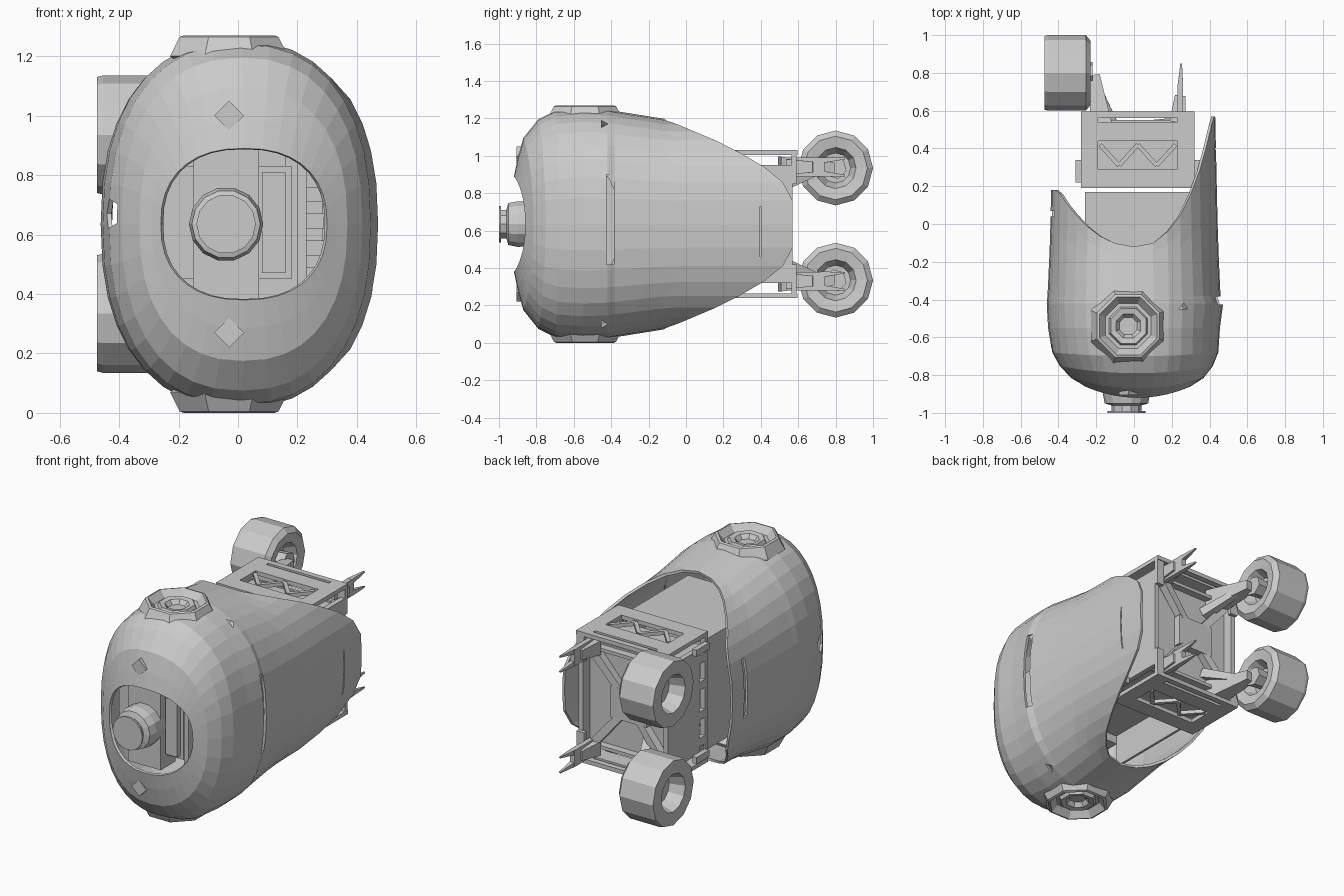
import bpy, bmesh, math
from mathutils import Vector

cube = bpy.data.objects.get("Cube")
if cube:
    bpy.data.objects.remove(cube, do_unlink=True)

MID = 0.635  # height of the horizontal mirror plane


def finish(name, bm):
    mesh = bpy.data.meshes.new(name)
    bm.to_mesh(mesh)
    bm.free()
    ob = bpy.data.objects.new(name, mesh)
    bpy.context.collection.objects.link(ob)
    return ob


def box(name, x, y, z):
    bm = bmesh.new()
    bmesh.ops.create_cube(bm, size=1)
    for v in bm.verts:
        v.co = Vector([(a + b) / 2 + c * (b - a) for (a, b), c in zip((x, y, z), v.co)])
    return finish(name, bm)


def lathe(name, origin, axis, profile, sides, spin=0.0):
    """Turn (radius, distance along axis) pairs into a faceted solid."""
    bm = bmesh.new()
    turn = Vector(axis).to_track_quat('Z', 'Y')
    rings = []
    for r, h in profile:
        ring = []
        for i in range(sides):
            a = math.tau * i / sides + spin
            p = Vector((r * math.cos(a), r * math.sin(a), h))
            ring.append(bm.verts.new(Vector(origin) + turn @ p))
        rings.append(ring)
    for p, q in zip(rings, rings[1:]):
        for i in range(sides):
            j = (i + 1) % sides
            bm.faces.new((p[i], p[j], q[j], q[i]))
    bm.faces.new(rings[0])
    bm.faces.new(rings[-1])
    bmesh.ops.recalc_face_normals(bm, faces=bm.faces)
    return finish(name, bm)


def rod(name, start, end, r1, r2, sides=4):
    d = Vector(end) - Vector(start)
    return lathe(name, start, d, [(r1, 0), (r2, d.length)], sides, math.pi / 4)


def lerp(table, x, col=1):
    for p, q in zip(table, table[1:]):
        if x <= q[0]:
            f = max(0, (x - p[0]) / (q[0] - p[0]))
            return p[col] + f * (q[col] - p[col])
    return table[-1][col]


def mirrored(z):
    """A height and its mirror image, with names."""
    return (("upper", z), ("lower", 2 * MID - z))


def mirrored_span(a, b):
    return (("upper", (a, b)), ("lower", (2 * MID - b, 2 * MID - a)))


# Outer shell: rounded sections (y, half width, half height)
SECTIONS = [(-0.92, 0.28, 0.255), (-0.9, 0.31, 0.35), (-0.87, 0.35, 0.46),
            (-0.79, 0.405, 0.56), (-0.7, 0.44, 0.605), (-0.55, 0.455, 0.618),
            (-0.42, 0.462, 0.612), (-0.38, 0.458, 0.605), (-0.1, 0.445, 0.56),
            (0.57, 0.43, 0.56)]
# Rear edge by elevation in degrees: long on one side, short on the other
LONG_EDGE = [(0, 0.57), (14, 0.57), (22, 0.5), (31, 0.4), (41, 0.27),
             (55, 0.1), (64, 0.0), (79, -0.1), (90, -0.12)]
SHORT_EDGE = [(0, 0.18), (26, 0.18), (49, 0.05), (66, -0.05), (79, -0.1), (90, -0.12)]
SEGMENTS, REAR_ROWS, POWER = 36, 5, 2 / 2.35
bm = bmesh.new()
columns = []
for i in range(SEGMENTS):
    t = math.tau * i / SEGMENTS
    c, s = math.cos(t), math.sin(t)
    rise = math.degrees(math.asin(min(1, abs(s))))
    end = lerp(LONG_EDGE if c > 0 else SHORT_EDGE, rise)
    c = math.copysign(abs(c) ** POWER, c)
    s = math.copysign(abs(s) ** POWER, s)
    ys = [sec[0] for sec in SECTIONS[:8]]
    ys += [-0.38 + (end + 0.38) * (k + 1) / REAR_ROWS for k in range(REAR_ROWS)]
    column = []
    for y in ys:
        a, b = lerp(SECTIONS, y, 1), lerp(SECTIONS, y, 2)
        front = max(0, min(1, (-0.6 - y) / 0.3))
        lip = 0.01 if y == -0.42 and c > 0.7 else 0
        column.append(bm.verts.new((a * c + lip + 0.02 * front,
                                    y + 0.06 * c * c * front, MID + b * s)))
    columns.append(column)
for p, q in zip(columns, columns[1:] + columns[:1]):
    for k in range(len(p) - 1):
        bm.faces.new((p[k], p[k + 1], q[k + 1], q[k]))
shell = finish("outer_shell", bm)
wall = shell.modifiers.new("wall", 'SOLIDIFY')
wall.thickness, wall.offset = 0.015, -1

# Openings through the shell: cap wells, vents, slots and a panel seam
cutters = [box("slot_cutter", (0.43, 0.6), (-0.425, -0.385), (0.42, 0.9)),
           box("rear_seam_cutter", (0.4, 0.6), (0.395, 0.402), (0.46, 0.73)),
           box("short_side_slot_cutter", (-0.6, -0.4), (0.04, 0.07), (0.5, 0.85)),
           lathe("cheek_vent_cutter", (-0.6, -0.68, 0.67), (1, 0, 0),
                 [(0.055, 0), (0.055, 0.3)], 5)]
for tag, z in mirrored(1.24):
    cutters.append(lathe(tag + "_well_cutter", (-0.03, -0.54, z - 0.2), (0, 0, 1),
                         [(0.16, 0), (0.16, 0.4)], 8))
for tag, z in mirrored(1.17):
    cutters.append(lathe(tag + "_side_vent_cutter", (0.15, -0.44, z), (1, 0, 0),
                         [(0.022, 0), (0.022, 0.3)], 3))
for cutter in cutters:
    cutter.hide_render = True
    cutter.hide_set(True)
    cutter.display_type = 'WIRE'
    cut = shell.modifiers.new(cutter.name, 'BOOLEAN')
    cut.operation, cut.solver, cut.object = 'DIFFERENCE', 'EXACT', cutter

# Small plates set in the front above and below the nose
for tag, z in mirrored(1.0):
    lathe(tag + "_front_plate", (-0.03, -0.905, z), (0, 1, 0),
          [(0.05, 0), (0.05, 0.03)], 4)

# Recessed round caps blended into the top and underside
CAP = [(0.16, -0.08), (0.215, -0.04), (0.18, 0.025), (0.165, 0.03), (0.13, -0.01),
       (0.11, -0.01), (0.1, 0.01), (0.07, 0.005), (0.05, -0.02)]
for tag, z in mirrored(1.24):
    lathe(tag + "_cap", (-0.03, -0.54, z), (0, 0, 1 if z > MID else -1), CAP, 8, math.pi / 8)

# Nose assembly inside the front opening
box("nose_housing", (-0.25, 0.18), (-0.78, -0.45), (0.45, 0.83))
box("nose_strip", (-0.15, 0.07), (-0.84, -0.7), (0.38, 0.89))
box("nose_side_panel", (0.08, 0.16), (-0.81, -0.76), (0.47, 0.81))
lathe("nose_barrel", (-0.04, -0.8, MID), (0, -1, 0),
      [(0.12, 0), (0.125, 0.1), (0.115, 0.15), (0.08, 0.16)], 14)
lathe("nose_stem", (-0.04, -0.94, MID), (0, -1, 0), [(0.08, 0), (0.08, 0.05)], 10)
lathe("nose_disc", (-0.04, -0.99, MID), (0, -1, 0), [(0.1, 0), (0.1, 0.01)], 14)
box("socket_rim", (0.2, 0.23), (-0.8, -0.5), (0.42, 0.85))
for k in range(4):
    z = 0.44 + 0.09 * k
    box("socket_rung", (0.22, 0.29), (-0.72, -0.69), (z, z + 0.05))

# Inner body: open plates held inside the shell
box("body_deck", (-0.26, 0.3), (-0.45, 0.17), (0.94, 0.97))
box("body_core", (-0.26, 0.16), (-0.45, 0.16), (0.5, 0.94))
for x in (-0.26, 0.285):
    box("body_side_plate", (x, x + 0.015), (-0.45, 0.17), (0.3, 0.97))

# Rear chassis: mirrored ladder frames joined by walls and posts
for tag, span in mirrored_span(1.005, 1.03):
    for x in (-0.28, 0.23):
        box(tag + "_side_rail", (x, x + 0.09), (0.19, 0.57), span)
    for y in (0.19, 0.44):
        box(tag + "_cross_plate", (-0.2, 0.24), (y, y + 0.1), span)
    z = sum(span) / 2
    for k in range(4):
        zig = [0.31, 0.42] if k % 2 else [0.42, 0.31]
        x = -0.18 + 0.1 * k
        rod(tag + "_diagonal_brace", (x, zig[0], z), (x + 0.1, zig[1], z), 0.016, 0.016)
    box(tag + "_rear_flange", (-0.28, 0.32), (0.56, 0.595), span)
for tag, span in mirrored_span(0.92, 0.94):
    box(tag + "_chassis_floor", (-0.27, 0.31), (0.2, 0.55), span)
for x in (-0.28, 0.29):
    box("chassis_side_wall", (x, x + 0.03), (0.27, 0.57), (0.32, 0.95))
    box("chassis_front_post", (x, x + 0.03), (0.19, 0.22), (0.25, 1.02))
    for z in (0.36, 0.52, 0.7, 0.86):
        box("chassis_side_rung", (x, x + 0.03), (0.21, 0.28), (z, z + 0.05))
for x in (-0.28, 0.27):
    for tag, span in mirrored_span(0.85, 1.02):
        box(tag + "_rear_post", (x, x + 0.05), (0.565, 0.59), span)
for x in (-0.31, 0.32):
    for tag, z in mirrored(0.96):
        box(tag + "_rail_tab", (x, x + 0.03), (0.22, 0.34), (z - 0.02, z + 0.02))
box("rear_plate", (-0.26, 0.3), (0.49, 0.505), (0.32, 0.95))
box("rear_hub_block", (-0.12, 0.12), (0.5, 0.55), (0.54, 0.73))
for x in (-0.24, 0.24):
    for tag, z in mirrored(0.92):
        rod(tag + "_rear_rib", (x, 0.54, z), (0, 0.52, MID), 0.035, 0.03)

# Wheels on one side, with sunken hubs on both faces
TYRE = [(0.04, 0.17), (0.08, 0.17), (0.11, 0.235), (0.17, 0.245), (0.2, 0.22),
        (0.2, 0.18), (0.2, 0.02), (0.195, 0.0), (0.115, 0.0), (0.09, 0.09), (0.04, 0.09)]
for tag, z in mirrored(0.935):
    lathe(tag + "_wheel", (-0.475, 0.8, z), (1, 0, 0), TYRE, 12)
    rod(tag + "_axle", (-0.38, 0.8, z), (-0.22, 0.8, z), 0.045, 0.06, 6)
    rod(tag + "_wheel_arm", (-0.17, 0.5, z), (-0.21, 0.79, z), 0.085, 0.04)
    rod(tag + "_wheel_strut", (-0.1, 0.5, z - 0.1 if z > MID else z + 0.1),
        (-0.2, 0.74, z), 0.04, 0.025)

# Bare forked arms on the opposite side
for tag, z in mirrored(0.94):
    box(tag + "_bare_arm", (0.23, 0.26), (0.55, 0.74), (z - 0.05, z + 0.05))
    for dz in (-0.035, 0.035):
        rod(tag + "_arm_prong", (0.245, 0.72, z + dz), (0.25, 0.85, z + dz * 1.3), 0.022, 0.006)
    rod(tag + "_arm_gusset", (0.23, 0.54, z), (0.245, 0.68, z), 0.06, 0.04)
